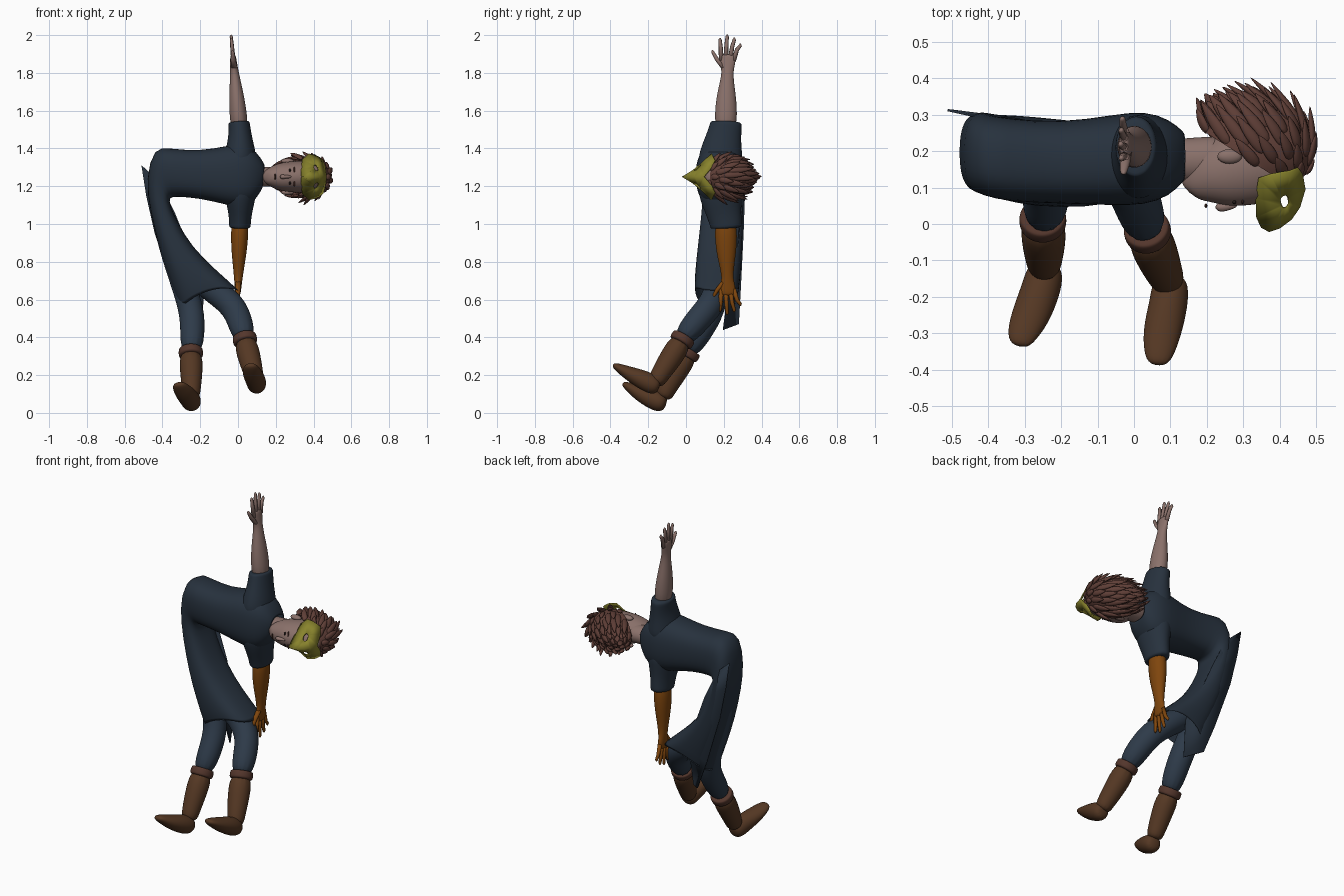
import bpy, bmesh, math
from mathutils import Vector

cube = bpy.data.objects.get("Cube")
if cube:
    bpy.data.objects.remove(cube)


def material(name, *rgb):
    mat = bpy.data.materials.new(name)
    mat.use_nodes = True
    mat.diffuse_color = (*rgb, 1)
    bsdf = mat.node_tree.nodes["Principled BSDF"]
    bsdf.inputs["Base Color"].default_value = (*rgb, 1)
    bsdf.inputs["Roughness"].default_value = 0.8
    return mat


SKIN = material("skin", .255, .165, .145)
CLOTH = material("navy tunic", .02, .031, .047)
PANTS = material("blue trousers", .027, .043, .067)
BOOT = material("brown leather", .09, .039, .017)
CUFF = material("red brown cuff", .088, .037, .025)
GLOVE = material("orange arm", .21, .06, .004)
HAIR = material("brown hair", .115, .049, .038)
MASK = material("yellow mask", .25, .23, .026)
DARK = material("dark eye", .02, .013, .012)
X, Y, Z = Vector((1, 0, 0)), Vector((0, 1, 0)), Vector((0, 0, 1))
HEAD_Z = 1.25


def finish(bm, name, mat, subdiv=0, thick=0):
    bmesh.ops.recalc_face_normals(bm, faces=bm.faces)
    mesh = bpy.data.meshes.new(name)
    for f in bm.faces:
        f.smooth = True
    bm.to_mesh(mesh)
    bm.free()
    mesh.materials.append(mat)
    obj = bpy.data.objects.new(name, mesh)
    bpy.context.collection.objects.link(obj)
    if thick:
        obj.modifiers.new("Thickness", "SOLIDIFY").thickness = thick
    if subdiv:
        mod = obj.modifiers.new("Smooth", "SUBSURF")
        mod.levels = mod.render_levels = subdiv
    return obj


def loft(bm, rings, sides, cap=True, square=1.0):
    """Skin a row of (centre, half axis, half axis) sections; returns the last loop."""
    power = lambda t: math.copysign(abs(t) ** square, t)
    loops = []
    for c, u, v in rings:
        angles = [math.tau * i / sides for i in range(sides)]
        loops.append([bm.verts.new(c + u * power(math.cos(a)) + v * power(math.sin(a)))
                      for a in angles])
    for a, b in zip(loops, loops[1:]):
        for i in range(sides):
            j = (i + 1) % sides
            bm.faces.new((a[i], a[j], b[j], b[i]))
    if cap:
        bm.faces.new(loops[0])
        bm.faces.new(loops[-1])
    return loops[-1]


def add_limb(bm, pts, ref, sides=12):
    """Tube through (x, y, z, radius along ref, other radius)."""
    mids = [Vector(p[:3]) for p in pts]
    rings = []
    for i, p in enumerate(pts):
        t = (mids[min(i + 1, len(pts) - 1)] - mids[max(i - 1, 0)]).normalized()
        side = (ref - t * ref.dot(t)).normalized()
        rings.append((mids[i], side * p[3], t.cross(side) * p[-1]))
    loft(bm, rings, sides)


def limb(name, pts, ref, mat, subdiv=2):
    bm = bmesh.new()
    add_limb(bm, pts, ref)
    return finish(bm, name, mat, subdiv)


def ball(name, centre, radii, mat):
    bm = bmesh.new()
    bmesh.ops.create_uvsphere(bm, u_segments=16, v_segments=10, radius=1)
    bmesh.ops.scale(bm, vec=radii, verts=bm.verts)
    bmesh.ops.translate(bm, vec=centre, verts=bm.verts)
    return finish(bm, name, mat)


# Tunic: sections from collar over the bent hip to the hem (outer xz, inner xz, y range)
sections = [
    (.145, 1.31, .135, 1.2, .12, .25), (.1, 1.385, .095, 1.125, .075, .288),
    (.03, 1.43, .03, 1.08, .05, .312), (-.06, 1.415, -.06, 1.1, .05, .3),
    (-.2, 1.387, -.2, 1.135, .055, .278), (-.36, 1.4, -.33, 1.145, .06, .29),
    (-.445, 1.413, -.365, 1.14, .075, .3), (-.49, 1.24, -.36, 1.1, .09, .31),
    (-.467, 1.07, -.32, 1.01, .08, .3), (-.415, .86, -.245, .88, .06, .3),
    (-.36, .7, -.12, .76, .045, .29), (-.31, .545, .01, .645, .045, .28)]
bm = bmesh.new()
hem = loft(bm, [(Vector(((a + c) / 2, (e + f) / 2, (b + d) / 2)),
                 Vector((a - c, 0, b - d)) / 2, Y * (f - e) / 2)
                for a, b, c, d, e, f in sections], 20, cap=False, square=.78)
for v in hem:  # arch the hem between the legs
    v.co.z += .05 * (1 - ((v.co.x + .15) / .16) ** 2)
finish(bm, "tunic", CLOTH, 1, .006)

# Loose panel down the back, from the hip corner to the tail (outer xz, inner xz, outer and inner y)
bm = bmesh.new()
rows = [(-.51, 1.31, -.42, 1.23, .315, .295), (-.485, 1.15, -.33, 1.05, .312, .292),
        (-.44, .95, -.27, .9, .305, .28), (-.34, .65, -.18, .66, .29, .23),
        (-.27, .47, -.19, .44, .28, .2)]
pairs = [(bm.verts.new((a, e, b)), bm.verts.new((c, f, d))) for a, b, c, d, e, f in rows]
for (a, b), (c, d) in zip(pairs, pairs[1:]):
    bm.faces.new((a, b, d, c))
finish(bm, "back_panel", CLOTH, 0, .006)

# Arms, mirrored above and below the chest; d is the distance from the chest
for side, s, lean, mat in (("right", 1, .09, SKIN), ("left", -1, .03, GLOVE)):
    def at(d, y, *radii):
        return (.012 - lean * max(d - .2, 0), y, 1.26 + s * d, *radii)
    limb(side + "_sleeve", [at(.02, .18, .13, .095), at(.12, .185, .118, .086), at(.2, .2, .096, .064),
                            at(.27, .213, .087, .059), at(.285, .213, .085, .058)], Y, CLOTH)
    limb(side + "_forearm", [at(.22, .21, .06, .05), at(.36, .212, .062, .047),
                             at(.46, .215, .045, .035), at(.54, .22, .03, .024),
                             at(.58, .22, .04, .02), at(.615, .22, .046, .017),
                             at(.64, .22, .038, .013)], Y, mat)
    bm = bmesh.new()
    for root, reach, tip in ((.187, .725, .18), (.21, .742, .218), (.233, .727, .256),
                             (.252, .695, .288)):
        add_limb(bm, [at(.605, root, .013, .012), at((.63 + reach) / 2, (root + tip) / 2, .011, .01),
                      at(reach - .01, tip, .009, .008), at(reach, tip, .003, .003)], Y, 8)
    add_limb(bm, [at(.56, .205, .016, .013), at(.61, .165, .014, .011),
                  at(.65, .142, .009, .008), at(.66, .138, .003, .003)], X, 8)
    finish(bm, side + "_fingers", mat)

# Legs, boots and cuffs
legs = {
    "left": ([(-.42, .19, 1.08, .05), (-.35, .18, .86, .064), (-.2, .17, .695, .072),
              (-.04, .15, .59, .074), (.008, .07, .5, .072), (.038, -.03, .38, .061)],
             [(.035, -.015, .395, .065), (.06, -.08, .29, .064), (.085, -.14, .2, .052),
              (.098, -.165, .15, .045)],
             [(.1, -.14, .135, .03), (.1, -.165, .143, .053), (.095, -.22, .172, .055),
              (.078, -.29, .203, .056, .042), (.068, -.355, .238, .044, .025),
              (.065, -.387, .256, .025, .012)]),
    "right": ([(-.42, .19, 1.08, .05), (-.35, .18, .84, .064), (-.25, .16, .58, .07),
               (-.238, .09, .45, .069), (-.248, 0, .31, .06)],
              [(-.25, .015, .325, .064), (-.247, -.045, .23, .064), (-.247, -.1, .13, .052),
               (-.245, -.125, .075, .045)],
              [(-.24, -.105, .045, .03), (-.243, -.13, .052, .054), (-.255, -.18, .075, .056),
               (-.282, -.25, .106, .056, .042), (-.308, -.305, .14, .044, .025),
               (-.315, -.335, .156, .025, .012)])}
for side, (leg, shaft, foot) in legs.items():
    limb(side + "_leg", leg, X, PANTS)
    limb(side + "_boot_shaft", shaft, X, BOOT)
    limb(side + "_boot_foot", foot, X, BOOT)
    top, down = Vector(shaft[0][:3]), Vector(shaft[1][:3]) - Vector(shaft[0][:3])
    down.normalize()
    limb(side + "_boot_cuff", [(*(top + down * k), r) for k, r in
                               ((-.016, .059), (-.01, .067), (.02, .068), (.036, .063))], X, CUFF)

# Neck and head, lying along x with the face towards the front
limb("neck", [(.07, .165, HEAD_Z, .06, .05), (.12, .175, HEAD_Z, .062, .054),
              (.2, .175, HEAD_Z, .066, .056), (.25, .18, HEAD_Z, .066, .055)], Y, SKIN)
limb("head", [(x, y, HEAD_Z, ry, rz) for x, y, ry, rz in (
    (.152, .085, .03, .024), (.165, .102, .054, .046), (.2, .126, .085, .068),
    (.24, .141, .101, .08), (.3, .156, .112, .087), (.36, .17, .115, .09),
    (.42, .185, .1, .084), (.46, .195, .06, .055))], Y, SKIN)
limb("nose", [(.285, .058, HEAD_Z, .012, .008), (.25, .047, HEAD_Z, .013, .01),
              (.234, .044, HEAD_Z, .013, .013), (.226, .054, HEAD_Z, .009, .01)], Y, SKIN)
ball("mouth", (.197, .05, HEAD_Z), (.004, .006, .018), CUFF)
for side, s in (("left", -1), ("right", 1)):
    ball(side + "_ear", (.262, .185, HEAD_Z + s * .083), (.034, .02, .014), SKIN)
    ball(side + "_eye", (.275, .06, HEAD_Z + s * .033), (.005, .006, .012), DARK)
    ball(side + "_eyebrow", (.298, .06, HEAD_Z + s * .035), (.004, .006, .019), HAIR)

# Hair: cut scalp cap covered in long swept back locks
centre, radii = Vector((.332, .2, HEAD_Z)), Vector((.16, .128, .104))
hairline = Vector((.62, .78, 0))
bm = bmesh.new()
bmesh.ops.create_uvsphere(bm, u_segments=24, v_segments=16, radius=1)
bmesh.ops.bisect_plane(bm, geom=bm.verts[:] + bm.edges[:] + bm.faces[:],
                       plane_co=hairline * -.22, plane_no=hairline, clear_inner=True)
bmesh.ops.scale(bm, vec=radii, verts=bm.verts)
bmesh.ops.translate(bm, vec=centre, verts=bm.verts)
finish(bm, "scalp", HAIR)

bm = bmesh.new()
sweep, count = Vector((-.6, .8, 0)), 120
for i in range(count):
    h = 1 - 2 * (i + .5) / count
    a = i * math.pi * (3 - math.sqrt(5))
    n = Vector((math.sqrt(1 - h * h) * math.cos(a), math.sqrt(1 - h * h) * math.sin(a), h))
    if n.dot(hairline) < -.23:
        continue
    root = centre + n * radii * .97
    back = max(n.dot(sweep), 0)
    flow = sweep - n * n.dot(sweep) + n * (.5 * back - .1)
    size = .125 + .025 * math.sin(i * 2.3)
    lock = []
    for t, lift, r in ((-.1, -.005, .014), (.25, .008, .022), (.65, .012, .017), (1, .016, .002)):
        lock.append((*(root + flow * size * t + n * lift), r, r * .6))
    add_limb(bm, lock, n.cross(sweep).normalized(), 6)
finish(bm, "hair_locks", HAIR, 1)

# Mask: two slanted halves meeting in a front ridge, each with an eye hole
ridge = [(.335, .018), (.348, -.01), (.37, -.022), (.4, -.012), (.432, .012), (.455, .045),
         (.47, .095)]
rim = [(.463, .135), (.452, .152), (.43, .143), (.41, .14), (.375, .133), (.34, .122), (.333, .07)]


def ridge_y(x):
    for (a, b), (c, d) in zip(ridge, ridge[1:]):
        if x <= c:
            return b + (d - b) * max(x - a, 0) / (c - a)
    return ridge[-1][1]


bm = bmesh.new()
for s in (1, -1):
    def on_mask(x, y):
        return bm.verts.new((x, y, HEAD_Z + s * .8 * max(y - ridge_y(x), 0)))
    outer = [on_mask(*p) for p in ridge + rim]
    inner = []
    for x, y in ridge + rim:
        a = math.atan2(y - .06, x - .414)
        inner.append(on_mask(.414 + .014 * math.cos(a), .06 + .018 * math.sin(a)))
    for i in range(len(outer)):
        j = (i + 1) % len(outer)
        bm.faces.new((outer[i], outer[j], inner[j], inner[i]))
bmesh.ops.remove_doubles(bm, verts=bm.verts, dist=.0005)
finish(bm, "mask", MASK, 0, .007)
